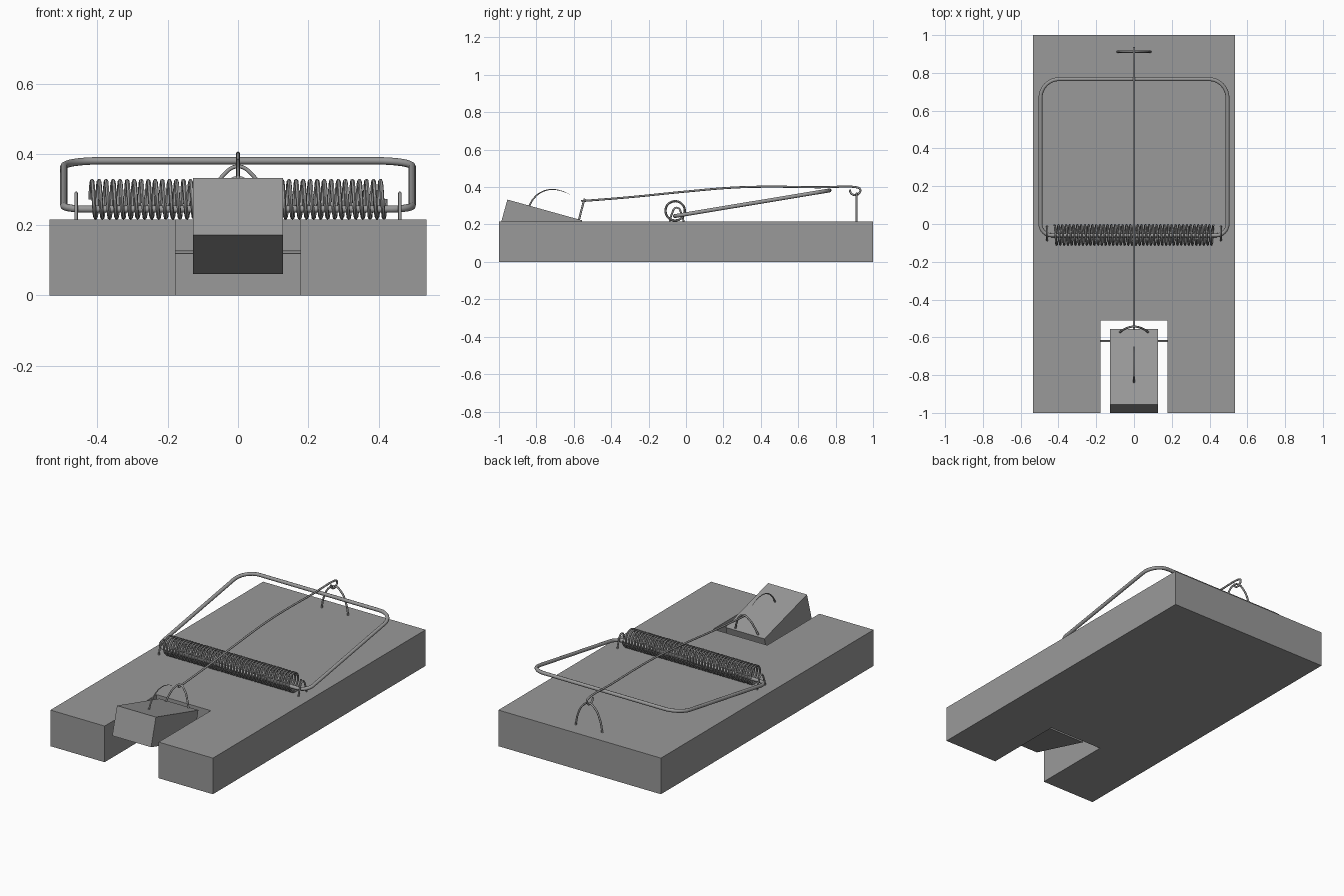
import bpy, bmesh, math
from mathutils import Vector

if "Cube" in bpy.data.objects:
    bpy.data.objects.remove(bpy.data.objects["Cube"])

grey = bpy.data.materials.new("plain grey")
grey.diffuse_color = (0.32, 0.32, 0.32, 1)
grey.use_nodes = True
grey.node_tree.nodes["Principled BSDF"].inputs["Base Color"].default_value = grey.diffuse_color


def prism(name, outline, place, depth):
    """Extrude a closed 2D outline; place maps (u, v) to a start point."""
    bm = bmesh.new()
    face = bm.faces.new([bm.verts.new(place(u, v)) for u, v in outline])
    out = bmesh.ops.extrude_face_region(bm, geom=[face])
    moved = [g for g in out["geom"] if isinstance(g, bmesh.types.BMVert)]
    bmesh.ops.translate(bm, verts=moved, vec=depth)
    bmesh.ops.recalc_face_normals(bm, faces=bm.faces)
    mesh = bpy.data.meshes.new(name)
    bm.to_mesh(mesh)
    bm.free()
    mesh.materials.append(grey)
    obj = bpy.data.objects.new(name, mesh)
    bpy.context.collection.objects.link(obj)
    return obj


def wire(name, points, radius, closed=False, smooth=False, taper=None, sides=2):
    """Round wire along points, turned into a mesh."""
    cu = bpy.data.curves.new(name, "CURVE")
    cu.dimensions = "3D"
    cu.bevel_depth = radius
    cu.bevel_resolution = sides
    cu.use_fill_caps = not closed
    cu.resolution_u = 8
    sp = cu.splines.new("BEZIER" if smooth else "POLY")
    pts = sp.bezier_points if smooth else sp.points
    pts.add(len(points) - 1)
    for i, (p, co) in enumerate(zip(pts, points)):
        if smooth:
            p.co = co
            p.handle_left_type = p.handle_right_type = "AUTO"
        else:
            p.co = (*co, 1)
        if taper:
            p.radius = 1 + (taper - 1) * i / (len(points) - 1)
    sp.use_cyclic_u = closed
    cu.materials.append(grey)
    obj = bpy.data.objects.new(name, cu)
    bpy.context.collection.objects.link(obj)
    bpy.ops.object.select_all(action="DESELECT")
    obj.select_set(True)
    bpy.context.view_layer.objects.active = obj
    bpy.ops.object.convert(target="MESH")
    bpy.ops.object.shade_smooth_by_angle(angle=math.radians(50))
    return bpy.context.object


# Board with the notch at the front
prism("base_board",
      [(-.535, -1), (-.178, -1), (-.178, -.51), (.178, -.51),
       (.178, -1), (.535, -1), (.535, 1), (-.535, 1)],
      lambda x, y: (x, y, 0), (0, 0, .215))

# Tilted pedal block and its pivot pin
prism("trigger_pedal",
      [(-.955, .333), (-.555, .222), (-.600, .060), (-1.0, .171)],
      lambda y, z: (-.128, y, z), (.256, 0, 0))
wire("pivot_pin", [(-.185, -.62, .122), (.185, -.62, .122)], .005)

# Tilted hammer bar: rounded rectangle
low, high, half, corner = Vector((-.06, .245)), Vector((.767, .382)), .495, .1
length = (high - low).length
loop = []
for sx, sv, start in ((1, 0, 270), (1, 1, 0), (-1, 1, 90), (-1, 0, 180)):
    r = corner if sv else .06
    cx = sx * (half - r)
    cv = length - r if sv else r
    for i in range(9):
        a = math.radians(start + i * 11.25)
        x, v = cx + r * math.cos(a), cv + r * math.sin(a)
        yz = low.lerp(high, v / length)
        loop.append((x, yz.x, yz.y))
wire("hammer_bar", loop, .0105, closed=True, sides=3)

# Coil spring
coils, steps = 42, 20
spring = []
for i in range(coils * steps + 1):
    a = math.tau * i / steps
    spring.append((-.42 + .84 * i / (coils * steps),
                   -.058 + .052 * math.cos(a), .273 + .052 * math.sin(a)))
wire("coil_spring", spring, .006, sides=1)

# Staples holding the hammer bar ends
for side, x in (("left", -.46), ("right", .46)):
    wire(side + "_staple",
         [(x, -.09, .2), (x, -.078, .25), (x, -.05, .29),
          (x, -.022, .25), (x, -.01, .2)], .005, smooth=True)

# Rear staple and the catch on the pedal
wire("rear_staple",
     [(-.09, .912, .2), (-.072, .912, .285), (-.04, .912, .343), (0, .912, .366),
      (.04, .912, .343), (.072, .912, .285), (.09, .912, .2)], .0055, smooth=True)
wire("pedal_catch",
     [(-.077, -.574, .218), (-.06, -.562, .265), (-.035, -.55, .31), (0, -.543, .334),
      (.035, -.55, .31), (.06, -.562, .265), (.077, -.574, .218)], .0055, smooth=True)

# Holding rod, hooked round the rear staple
wire("holding_rod",
     [(0, -.56, .325), (0, -.3, .346), (0, 0, .376), (0, .25, .397), (0, .42, .402),
      (0, .7, .399), (0, .915, .398), (0, .931, .388), (0, .924, .366),
      (0, .903, .357), (0, .882, .368), (0, .875, .386)], .0055, smooth=True)

# Curved bait spike, tapering to a point
wire("bait_spike",
     [(0, -.84, .295), (0, -.815, .338), (0, -.775, .372), (0, -.72, .387),
      (0, -.665, .379), (0, -.62, .36)], .005, smooth=True, taper=.15)
